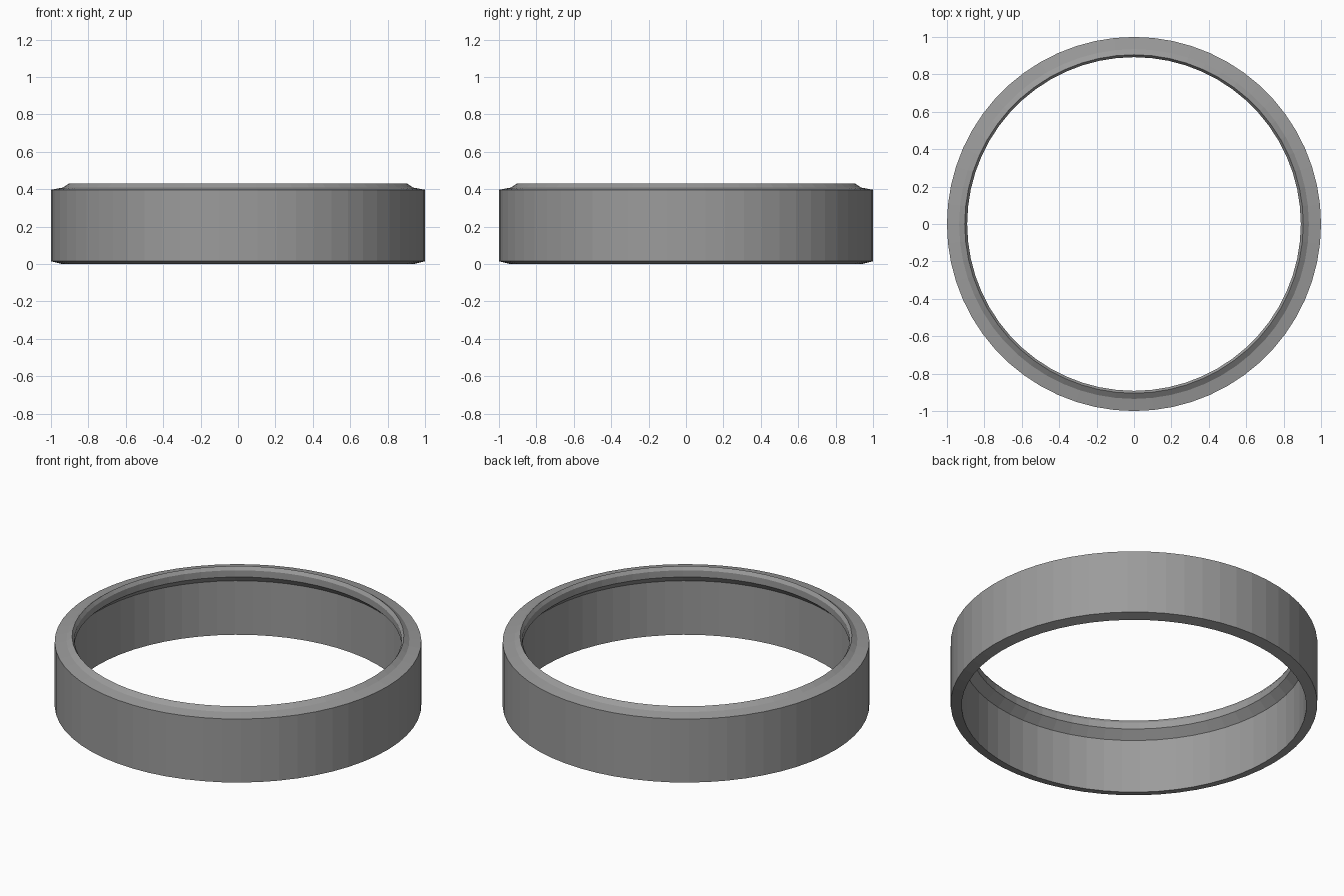
import bpy, bmesh
from math import cos, sin, radians

cube = bpy.data.objects.get("Cube")
if cube:
    bpy.data.objects.remove(cube, do_unlink=True)

STEP = 6                                   # degrees per facet
OUTER, WALL = 1.0, 0.94
BANDS = [(0.042, 0.092), (0.142, 0.192)]   # long inner grooves
POCKET = (0.243, 0.293)                    # row of small inner pockets
NOTCH = (0.025, 0.335)                     # upright outer notches

# inner sections: start angle, end angle, first pocket angle
SECTIONS = [(-54, 78, -54), (86.5, 138, 84), (150, 210, 150), (222, 294, 228)]
NOTCH_ANGLES = [(12, 15.5), (86.5, 90), (108, 114), (186, 192)]

# closed cross-section: outer wall, stepped top, lip, inner wall
wall_levels = sorted([z for b in BANDS + [POCKET] for z in b], reverse=True)
profile = [(WALL, 0), (OUTER, 0.015), (OUTER, NOTCH[0]), (OUTER, NOTCH[1]),
           (OUTER, 0.397), (0.935, 0.409), (0.905, 0.43), (0.892, 0.41),
           (0.892, 0.37), (WALL, 0.325)] + [(WALL, z) for z in wall_levels]


def ring_point(angle, r):
    """Point on the faceted ring; in-between angles stay on the flat facet."""
    half = radians(STEP / 2)
    off = radians(angle % STEP) - half
    r *= cos(half) / cos(off)
    return r * cos(radians(angle)), r * sin(radians(angle))


def inside(value, span):
    return span[0] < value < span[1]


def is_inner_recess(angle, z):
    for start, end, first in SECTIONS:
        for a in (angle, angle - 360):
            if start < a < end:
                if any(inside(z, b) for b in BANDS):
                    return True
                return inside(z, POCKET) and (a - first) // STEP % 2 == 0
    return False


def is_notch(angle, z):
    return inside(z, NOTCH) and any(inside(angle, n) for n in NOTCH_ANGLES)


def recess(bm, faces, scale):
    """Sink the given wall faces radially."""
    out = bmesh.ops.extrude_face_region(bm, geom=faces)
    for v in out["geom"]:
        if isinstance(v, bmesh.types.BMVert):
            v.co.x *= scale
            v.co.y *= scale


# ring body swept around the axis
angles = sorted(list(range(0, 360, STEP)) + [15.5, 86.5])
bm = bmesh.new()
rings = [[bm.verts.new((*ring_point(a, r), z)) for r, z in profile] for a in angles]
inner_faces, notch_faces = [], []
n, m = len(angles), len(profile)
for i in range(n):
    j = (i + 1) % n
    mid_angle = (angles[i] + (angles[j] or 360)) / 2
    for k in range(m):
        l = (k + 1) % m
        face = bm.faces.new((rings[i][k], rings[j][k], rings[j][l], rings[i][l]))
        (r0, z0), (r1, z1) = profile[k], profile[l]
        mid_z = (z0 + z1) / 2
        if r0 == r1 == WALL and is_inner_recess(mid_angle, mid_z):
            inner_faces.append(face)
        elif r0 == r1 == OUTER and is_notch(mid_angle, mid_z):
            notch_faces.append(face)

# inner grooves and pockets, outer notches
recess(bm, inner_faces, 0.964 / WALL)
recess(bm, notch_faces, 0.981)
bmesh.ops.recalc_face_normals(bm, faces=bm.faces)

mesh = bpy.data.meshes.new("ring_body")
bm.to_mesh(mesh)
bm.free()
ring = bpy.data.objects.new("ring_body", mesh)
bpy.context.collection.objects.link(ring)

# plain grey material
grey = bpy.data.materials.new("grey")
grey.use_nodes = True
colour = (0.33, 0.33, 0.33, 1)
grey.diffuse_color = colour
grey.node_tree.nodes["Principled BSDF"].inputs["Base Color"].default_value = colour
mesh.materials.append(grey)
